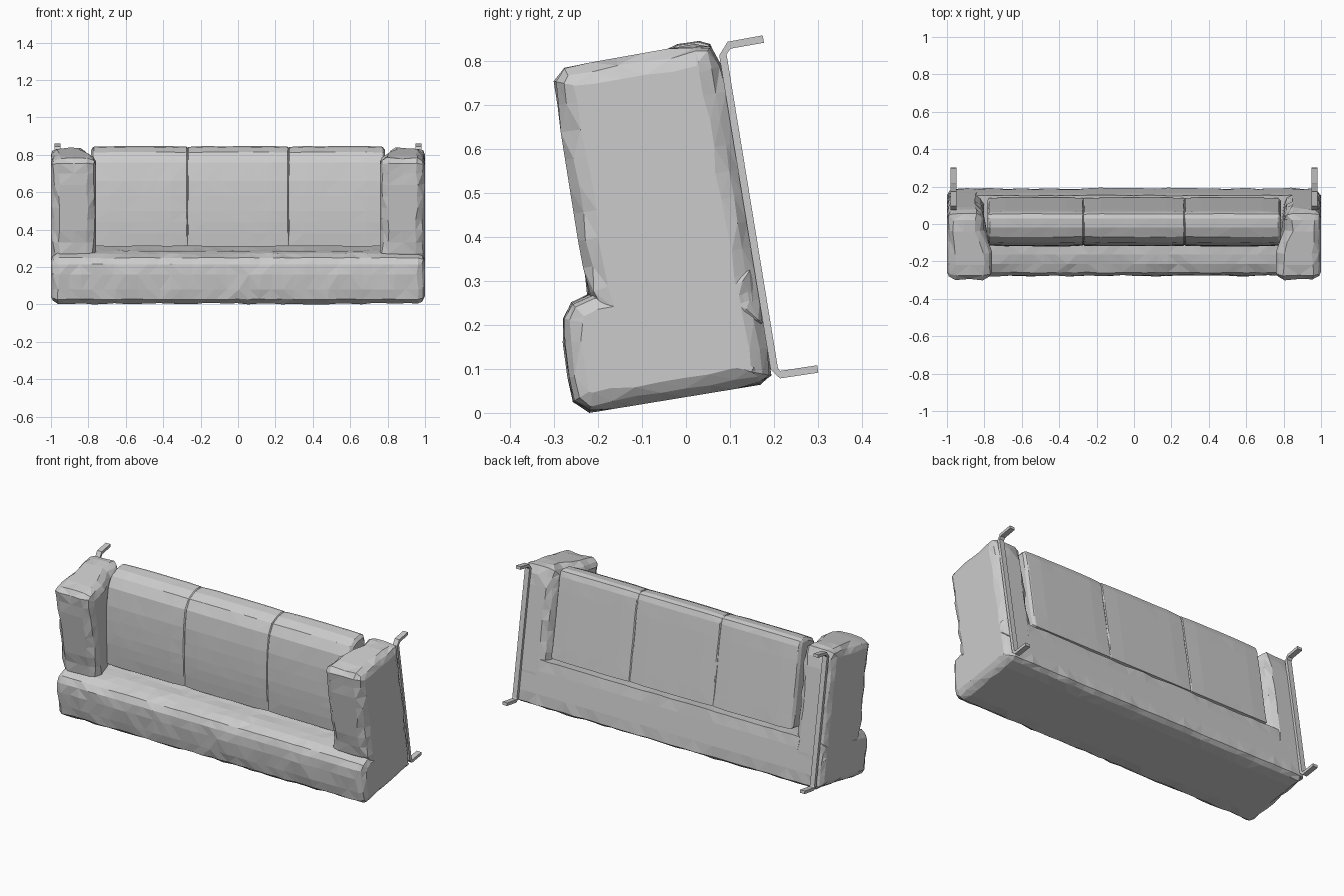
import bpy, bmesh, random
from mathutils import Vector

random.seed(4)
if "Cube" in bpy.data.objects:
    bpy.data.objects.remove(bpy.data.objects["Cube"])


def material(name, value):
    mat = bpy.data.materials.new(name)
    mat.use_nodes = True
    col = (value, value, value, 1)
    mat.diffuse_color = col
    mat.node_tree.nodes["Principled BSDF"].inputs["Base Color"].default_value = col
    return mat


grey = material("soft grey", 0.6)


def finish(bm, name):
    bmesh.ops.recalc_face_normals(bm, faces=bm.faces)
    mesh = bpy.data.meshes.new(name)
    bm.to_mesh(mesh)
    bm.free()
    mesh.materials.append(grey)
    obj = bpy.data.objects.new(name, mesh)
    bpy.context.collection.objects.link(obj)
    return obj


def resample(corners, step):
    """Split a counter-clockwise (y, z) outline; flag points close to a corner."""
    pts = []
    for i, a in enumerate(corners):
        a, b = Vector(a), Vector(corners[(i + 1) % len(corners)])
        n = max(1, round((b - a).length / step))
        pts += [(a.lerp(b, k / n), k == 0) for k in range(n)]
    return pts


def padded(name, corners, stations, rough, step=0.06, warp=None):
    """Loft an outline along x; stations are (x, inset), rough is the crumple at edges."""
    outline = resample(corners, step)
    n = len(outline)
    bm = bmesh.new()
    rings = []
    for si, (x, inset) in enumerate(stations):
        end = si in (0, len(stations) - 1)
        ring = []
        for i, (p, corner) in enumerate(outline):
            tangent = (outline[(i + 1) % n][0] - outline[i - 1][0]).normalized()
            inward = Vector((-tangent.y, tangent.x))
            amount = inset
            if corner or inset > 0.008:
                amount += random.uniform(0, rough)
            q = p + inward * amount
            dx = 0 if end else random.uniform(-rough, rough) * 0.7
            co = Vector((x + dx, q.x, q.y))
            ring.append(bm.verts.new(warp(co) if warp else co))
        rings.append(ring)
    for a, b in zip(rings, rings[1:]):
        for i in range(n):
            j = (i + 1) % n
            bm.faces.new((a[i], a[j], b[j], b[i]))
    caps = [bm.faces.new(rings[0]), bm.faces.new(rings[-1])]
    bmesh.ops.triangulate(bm, faces=[f for f in bm.faces if f not in caps])
    return finish(bm, name)


def rounded_stations(x0, x1, count, r):
    """Stations from x0 to x1 with both ends rounded by r."""
    inner = [(x0 + r + (x1 - x0 - 2 * r) * k / count, 0) for k in range(count + 1)]
    return [(x0, r), (x0 + r * 0.35, r * 0.35)] + inner + [(x1 - r * 0.35, r * 0.35), (x1, r)]


# Seat base with a bulging front, full width
base = [(-0.22, 0), (0.17, 0.064), (0.195, 0.085), (0.155, 0.338), (-0.11, 0.295),
        (-0.215, 0.275), (-0.262, 0.252), (-0.28, 0.215), (-0.281, 0.16), (-0.27, 0.08), (-0.258, 0.025)]
padded("seat_base", base, rounded_stations(-1, 1, 32, 0.04), 0.008)

# Arms, narrower toward the rear where the back cushion fits in
arm = [(-0.19, 0.2), (0.178, 0.2), (0.082, 0.79), (0.06, 0.838), (0.02, 0.84),
       (-0.278, 0.787), (-0.302, 0.755), (-0.295, 0.7), (-0.236, 0.33), (-0.228, 0.27)]
for side, name in ((1, "left_arm"), (-1, "right_arm")):
    def taper(co, side=side):
        t = min(max((co.y + 0.14) / 0.1, 0), 1) * min(max((1 - abs(co.x)) / 0.2, 0), 1)
        return Vector((co.x + side * 0.045 * t, co.y, co.z))
    padded(name, arm, [(side * x, i) for x, i in rounded_stations(0.758, 1, 2, 0.045)],
           0.01, 0.06, taper)

# Back cushion, one long pad pinched into three by two seams
cushion = [(-0.108, 0.31), (0.142, 0.352), (0.068, 0.81), (0.055, 0.84), (0.03, 0.847),
           (-0.02, 0.84), (-0.07, 0.815), (-0.1, 0.76), (-0.115, 0.66), (-0.12, 0.5), (-0.115, 0.38)]
stations = [(-0.785, 0.02), (-0.775, 0.005)]
for left, right in ((-0.77, -0.275), (-0.265, 0.265), (0.275, 0.77)):
    stations += [(left + (right - left) * k / 6, 0.003 if k in (0, 6) else 0) for k in range(7)]
    if right < 0.7:
        stations.append((right + 0.005, 0.0075))
stations += [(0.775, 0.005), (0.785, 0.02)]
padded("back_cushion", cushion, stations, 0.002, 0.08)

# Bent metal rails behind the arms, hooked at both ends
path = [(0.176, 0.851), (0.098, 0.837), (0.084, 0.815), (0.201, 0.1), (0.214, 0.087), (0.3, 0.1)]
for side, name in ((1, "left_rail"), (-1, "right_rail")):
    bm = bmesh.new()
    pts = [Vector(p) for p in path]
    rings = []
    for i, p in enumerate(pts):
        t = (pts[min(i + 1, len(pts) - 1)] - pts[max(i - 1, 0)]).normalized()
        off = Vector((-t.y, t.x)) * 0.0085
        rings.append([bm.verts.new((side * x, q.x, q.y)) for x, q in
                      ((0.95, p - off), (0.98, p - off), (0.98, p + off), (0.95, p + off))])
    for a, b in zip(rings, rings[1:]):
        for i in range(4):
            bm.faces.new((a[i], a[(i + 1) % 4], b[(i + 1) % 4], b[i]))
    bm.faces.new(rings[0])
    bm.faces.new(rings[-1])
    finish(bm, name)
